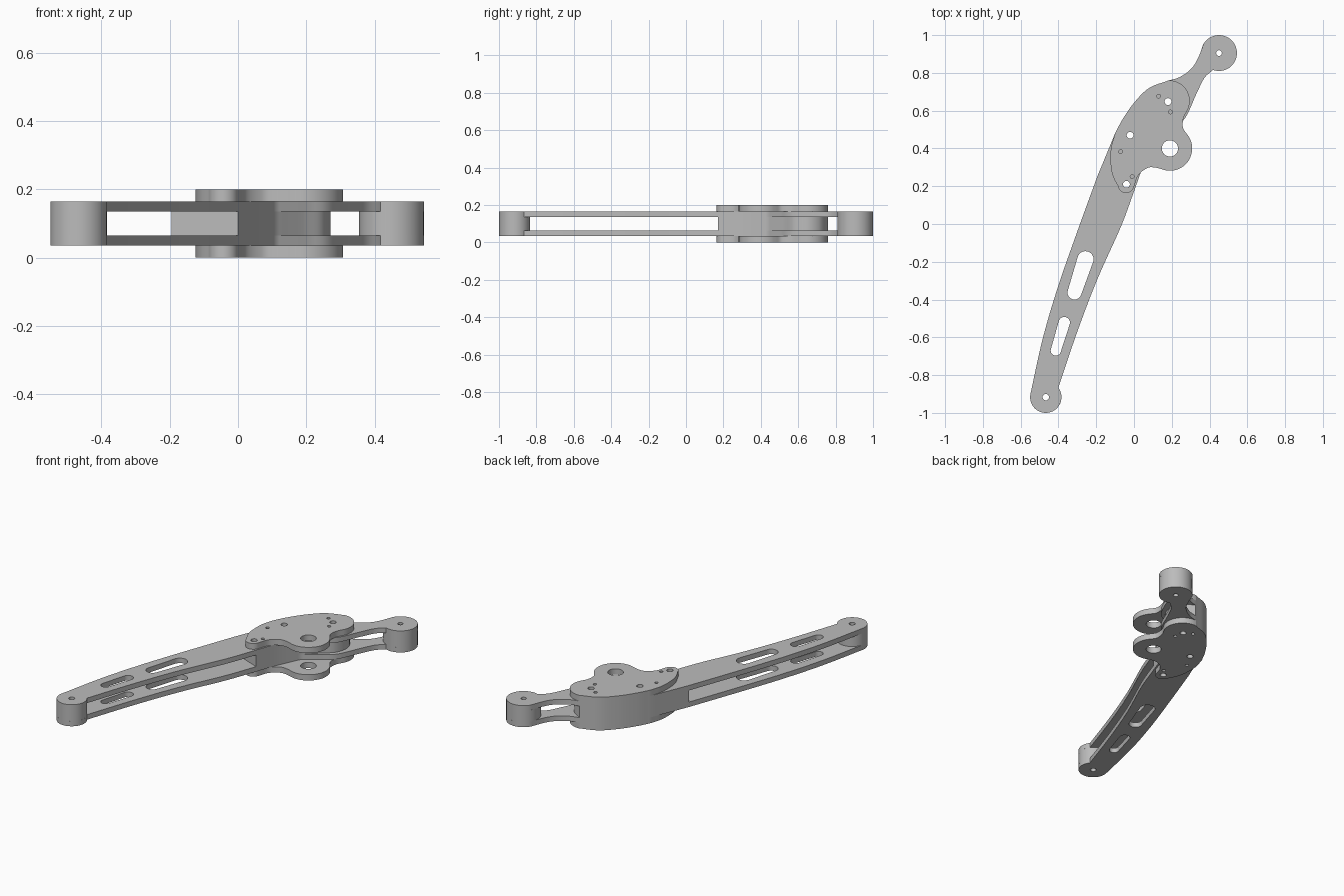
import bpy
import bmesh
from math import cos, sin, radians
from mathutils import Vector

cube = bpy.data.objects.get("Cube")
if cube:
    bpy.data.objects.remove(cube, do_unlink=True)

# One plain metal colour
GREY = (0.5, 0.5, 0.5, 1)
metal = bpy.data.materials.new("grey metal")
metal.use_nodes = True
metal.diffuse_color = GREY
metal.node_tree.nodes["Principled BSDF"].inputs["Base Color"].default_value = GREY


def arc(c, r, start, end, n=32):
    angles = [radians(start + (end - start) * i / n) for i in range(n + 1)]
    return [Vector((c[0] + r * cos(a), c[1] + r * sin(a))) for a in angles]


def circle(c, r):
    return arc(c, r, 0, 360)[:-1]


def spline(points, n=8):
    """Smooth open path through the points."""
    p = [Vector(q) for q in points]
    p = [p[0] * 2 - p[1]] + p + [p[-1] * 2 - p[-2]]
    out = []
    for a, b, c, d in zip(p, p[1:], p[2:], p[3:]):
        for i in range(n):
            t = i / n
            out.append(b + (c - a) * t / 2 + (a * 2 - b * 5 + c * 4 - d) * t * t / 2
                       + (b * 3 - a - c * 3 + d) * t ** 3 / 2)
    return out + [p[-2]]


def join(*paths):
    """Closed outline from paths, dropping repeated points."""
    out = []
    for path in paths:
        for q in path:
            if not out or (q - out[-1]).length > 1e-4:
                out.append(q)
    if (out[0] - out[-1]).length < 1e-4:
        out.pop()
    return out


def slot(a, ra, b, rb):
    """Tapered slot with rounded ends, a above b."""
    d = Vector(a) - Vector(b)
    turn = Vector((1, 0)).angle_signed(d) * -180 / 3.14159265
    return join(arc(a, ra, turn - 90, turn + 90, 16), arc(b, rb, turn + 90, turn + 270, 16))


def slab(name, z0, z1, outline, holes=()):
    """Flat sheet with cut-outs, spanning z0 to z1."""
    curve = bpy.data.curves.new(name, "CURVE")
    curve.dimensions = "2D"
    curve.fill_mode = "BOTH"
    curve.extrude = (z1 - z0) / 2
    for loop in (outline, *holes):
        s = curve.splines.new("POLY")
        s.points.add(len(loop) - 1)
        for point, q in zip(s.points, loop):
            point.co = (q.x, q.y, 0, 1)
        s.use_cyclic_u = True
    temp = bpy.data.objects.new(name + "_path", curve)
    bpy.context.collection.objects.link(temp)
    mesh = bpy.data.meshes.new_from_object(temp.evaluated_get(bpy.context.evaluated_depsgraph_get()))
    bpy.data.objects.remove(temp, do_unlink=True)
    bm = bmesh.new()
    bm.from_mesh(mesh)
    bmesh.ops.remove_doubles(bm, verts=bm.verts, dist=1e-5)
    bmesh.ops.recalc_face_normals(bm, faces=bm.faces)
    bmesh.ops.translate(bm, verts=bm.verts, vec=(0, 0, (z0 + z1) / 2))
    bm.to_mesh(mesh)
    bm.free()
    mesh.name = name
    mesh.materials.clear()
    mesh.materials.append(metal)
    obj = bpy.data.objects.new(name, mesh)
    bpy.context.collection.objects.link(obj)
    bpy.ops.object.select_all(action="DESELECT")
    obj.select_set(True)
    bpy.context.view_layer.objects.active = obj
    bpy.ops.object.shade_smooth_by_angle(angle=radians(30))


# Layer heights
Z = (0, 0.035, 0.065, 0.135, 0.165, 0.2)

# Edges shared by several layers
foot, head, knuckle, tip = (-0.467, -0.917), (0.45, 0.905), (0.19, 0.4), (-0.042, 0.207)
back = spline([(0.18, 0.759), (0.08, 0.72), (0.003, 0.645), (-0.06, 0.555), (-0.1, 0.48)])
back_low = spline([(-0.1, 0.48), (-0.195, 0.25)])
front = spline([(0, 0.172), (0.05, 0.31), (0.11, 0.44)])

# Arm outline
foot_arc = arc(foot, 0.083, 168, 397)
head_arc = arc(head, 0.095, 250, 508)
arm = join(
    foot_arc,
    spline([foot_arc[-1], (-0.3, -0.57), (-0.193, -0.29), (-0.07, -0.016), front[0]]),
    front,
    spline([front[-1], (0.2, 0.505), (0.27, 0.56), (0.33, 0.688), (0.372, 0.772), head_arc[0]]),
    head_arc,
    spline([head_arc[-1], (0.335, 0.87), (0.298, 0.817), (0.24, 0.777), back[0]]),
    back, back_low,
    spline([back_low[-1], (-0.304, -0.05), (-0.405, -0.34), (-0.484, -0.61), foot_arc[0]]))

# Side plate outline
knuckle_arc = arc(knuckle, 0.118, 40, -115)
tip_arc = arc(tip, 0.043, -10, -170, 16)
crown = arc((0.187, 0.652), 0.108, 94, -25)
plate = join(
    back,
    spline([back[-1], (-0.122, 0.4), (-0.123, 0.31), (-0.11, 0.25), tip_arc[-1]]),
    tip_arc[::-1],
    spline([tip_arc[0], (0.024, 0.26), (0.07, 0.296), (0.105, 0.3), knuckle_arc[-1]]),
    knuckle_arc[::-1],
    spline([knuckle_arc[0], (0.259, 0.51), (0.262, 0.56), crown[-1]]),
    crown[::-1])

# Spacer outline
core = join(
    front,
    spline([front[-1], (0.19, 0.52), (0.25, 0.575), (0.271, 0.65), (0.245, 0.715), back[0]]),
    back, back_low)

# Cut-outs
slots = [slot((-0.257, -0.187), 0.043, (-0.315, -0.363), 0.037),
         slot((-0.369, -0.522), 0.03, (-0.414, -0.67), 0.027)]
bolts = [circle(c, 0.018) for c in ((0.18, 0.648), (-0.021, 0.47), (-0.04, 0.21))]
pins = [circle(c, 0.01) for c in ((0.13, 0.677), (0.193, 0.593), (-0.071, 0.383), (-0.01, 0.251))]
pivots = [circle(foot, 0.017), circle(head, 0.015)]

# Paired layers below and above
for side, plate_z, arm_z in (("lower", Z[0:2], Z[1:3]), ("upper", Z[4:6], Z[3:5])):
    slab(side + "_side_plate", *plate_z, plate, bolts + pins + [circle(knuckle, 0.043)])
    slab(side + "_arm_plate", *arm_z, arm, slots + bolts + pivots)

# Middle layer
slab("centre_spacer", Z[2], Z[3], core, bolts)
slab("foot_boss", Z[2], Z[3], circle(foot, 0.083), pivots[:1])
slab("head_boss", Z[2], Z[3], circle(head, 0.095), pivots[1:])
